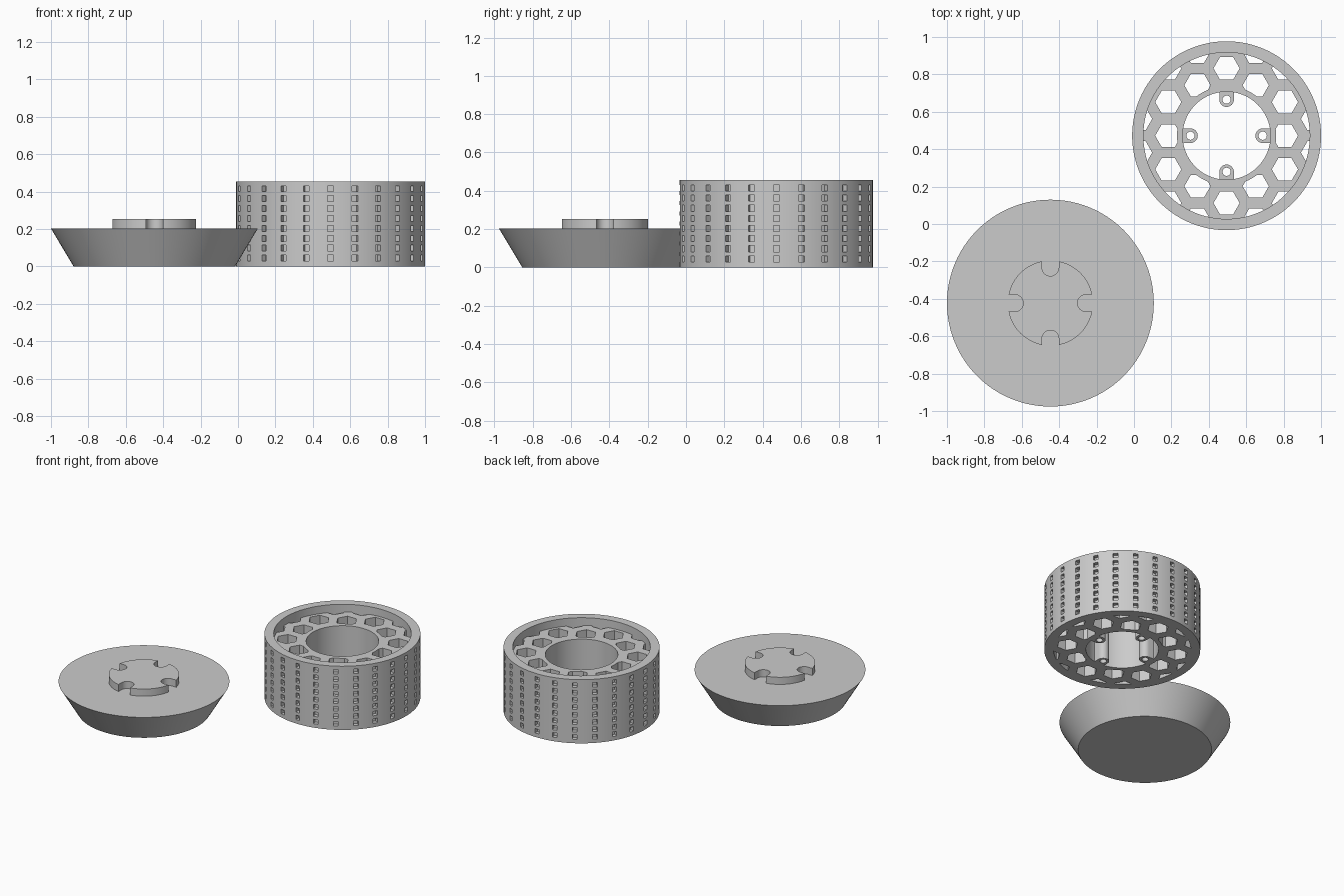
import bpy, bmesh, math
from mathutils import Matrix, Vector

if "Cube" in bpy.data.objects:
    bpy.data.objects.remove(bpy.data.objects["Cube"])

SEG = 96
BASKET = Vector((0.495, 0.472, 0))
BASE = Vector((-0.447, -0.423, 0))

grey = bpy.data.materials.new("plain_grey")
grey.diffuse_color = (0.6, 0.6, 0.6, 1)
grey.use_nodes = True
grey.node_tree.nodes["Principled BSDF"].inputs["Base Color"].default_value = grey.diffuse_color


def make(name, bm, origin):
    bmesh.ops.recalc_face_normals(bm, faces=bm.faces)
    me = bpy.data.meshes.new(name)
    bm.to_mesh(me)
    bm.free()
    me.materials.append(grey)
    ob = bpy.data.objects.new(name, me)
    ob.location = origin
    bpy.context.collection.objects.link(ob)
    return ob


def lathe(bm, profile, closed):
    """Revolve (radius, z) points; an open profile gets flat caps."""
    rings = [[bm.verts.new((r * math.cos(2 * math.pi * i / SEG),
                            r * math.sin(2 * math.pi * i / SEG), z))
              for i in range(SEG)] for r, z in profile]
    pairs = list(zip(rings, rings[1:]))
    if closed:
        pairs.append((rings[-1], rings[0]))
    for a, b in pairs:
        for i in range(SEG):
            j = (i + 1) % SEG
            bm.faces.new((a[i], a[j], b[j], b[i]))
    if not closed:
        bm.faces.new(rings[0][::-1])
        bm.faces.new(rings[-1])


def tube(name, r0, r1, z0, z1, origin):
    bm = bmesh.new()
    lathe(bm, [(r0, z0), (r1, z0), (r1, z1), (r0, z1)], True)
    return make(name, bm, origin)


def prism(bm, pts, z0, z1):
    lo = [bm.verts.new((x, y, z0)) for x, y in pts]
    hi = [bm.verts.new((x, y, z1)) for x, y in pts]
    bm.faces.new(lo[::-1])
    bm.faces.new(hi)
    for i in range(len(pts)):
        j = (i + 1) % len(pts)
        bm.faces.new((lo[i], lo[j], hi[j], hi[i]))


def ngon(cx, cy, r, n):
    return [(cx + r * math.cos(2 * math.pi * i / n),
             cy + r * math.sin(2 * math.pi * i / n)) for i in range(n)]


def u_shape(turn, centre, half, reach):
    """Rounded tongue pointing inward, turned about the z axis."""
    pts = [(centre + half * math.cos(math.pi * (0.5 + i / 16)),
            half * math.sin(math.pi * (0.5 + i / 16))) for i in range(17)]
    pts += [(reach, -half), (reach, half)]
    c, s = math.cos(turn), math.sin(turn)
    return [(x * c - y * s, x * s + y * c) for x, y in pts]


def cut(ob, bm, name):
    """Subtract the cutter mesh from ob and apply the result."""
    cutter = make(name, bm, ob.location)
    cutter.hide_render = True
    mod = ob.modifiers.new("cut", 'BOOLEAN')
    mod.object, mod.operation, mod.solver = cutter, 'DIFFERENCE', 'EXACT'
    bpy.context.view_layer.objects.active = ob
    bpy.ops.object.modifier_apply(modifier=mod.name)
    bpy.data.objects.remove(cutter)


# Outer drum wall with a grid of small square recesses
drum = tube("drum_wall", 0.445, 0.505, 0, 0.455, BASKET)
bm = bmesh.new()
for col in range(24):
    for row in range(8):
        m = (Matrix.Rotation(math.radians(15 * col), 4, 'Z')
             @ Matrix.Translation((0.505, 0, 0.044 + row * 0.053))
             @ Matrix.Diagonal((0.06, 0.031, 0.032, 1)))
        bmesh.ops.create_cube(bm, size=1, matrix=m)
cut(drum, bm, "recess_cutter")

# Honeycomb core between the wall and the hub
core = tube("honeycomb_core", 0.265, 0.445, 0, 0.4, BASKET)
bm = bmesh.new()
PITCH = 0.18
for i in range(-3, 4):
    for j in range(-4, 5):
        x = i * PITCH * math.sqrt(3) / 2
        y = (j + 0.5 * (i % 2)) * PITCH
        if 0.2 < math.hypot(x, y) < 0.51:
            prism(bm, ngon(x, y, 0.07, 6), -0.1, 0.5)
cut(core, bm, "hexagon_cutter")

# Hub sleeve around the centre opening
hub = tube("hub_sleeve", 0.235, 0.265, 0, 0.4, BASKET)

# Four drilled lugs inside the hub
bm = bmesh.new()
holes = bmesh.new()
for k in range(4):
    a = k * math.pi / 2
    prism(bm, u_shape(a, 0.193, 0.039, 0.245), 0, 0.2)
    prism(holes, ngon(0.193 * math.cos(a), 0.193 * math.sin(a), 0.022, 24), -0.1, 0.3)
lugs = make("hub_lugs", bm, BASKET)
cut(lugs, holes, "lug_hole_cutter")

# Flared base dish
bm = bmesh.new()
lathe(bm, [(0.432, 0), (0.553, 0.202)], False)
base = make("base_dish", bm, BASE)

# Locating plug with four rounded slots
bm = bmesh.new()
lathe(bm, [(0.228, 0.195), (0.228, 0.253)], False)
plug = make("locating_plug", bm, BASE)
bm = bmesh.new()
for k in range(4):
    prism(bm, u_shape(k * math.pi / 2, 0.19, 0.045, 0.3), 0.1, 0.3)
cut(plug, bm, "slot_cutter")

# Smooth the round walls, keep edges crisp
for ob in (drum, core, hub, lugs, base, plug):
    bpy.ops.object.select_all(action='DESELECT')
    ob.select_set(True)
    bpy.context.view_layer.objects.active = ob
    bpy.ops.object.shade_smooth_by_angle(angle=math.radians(30))
